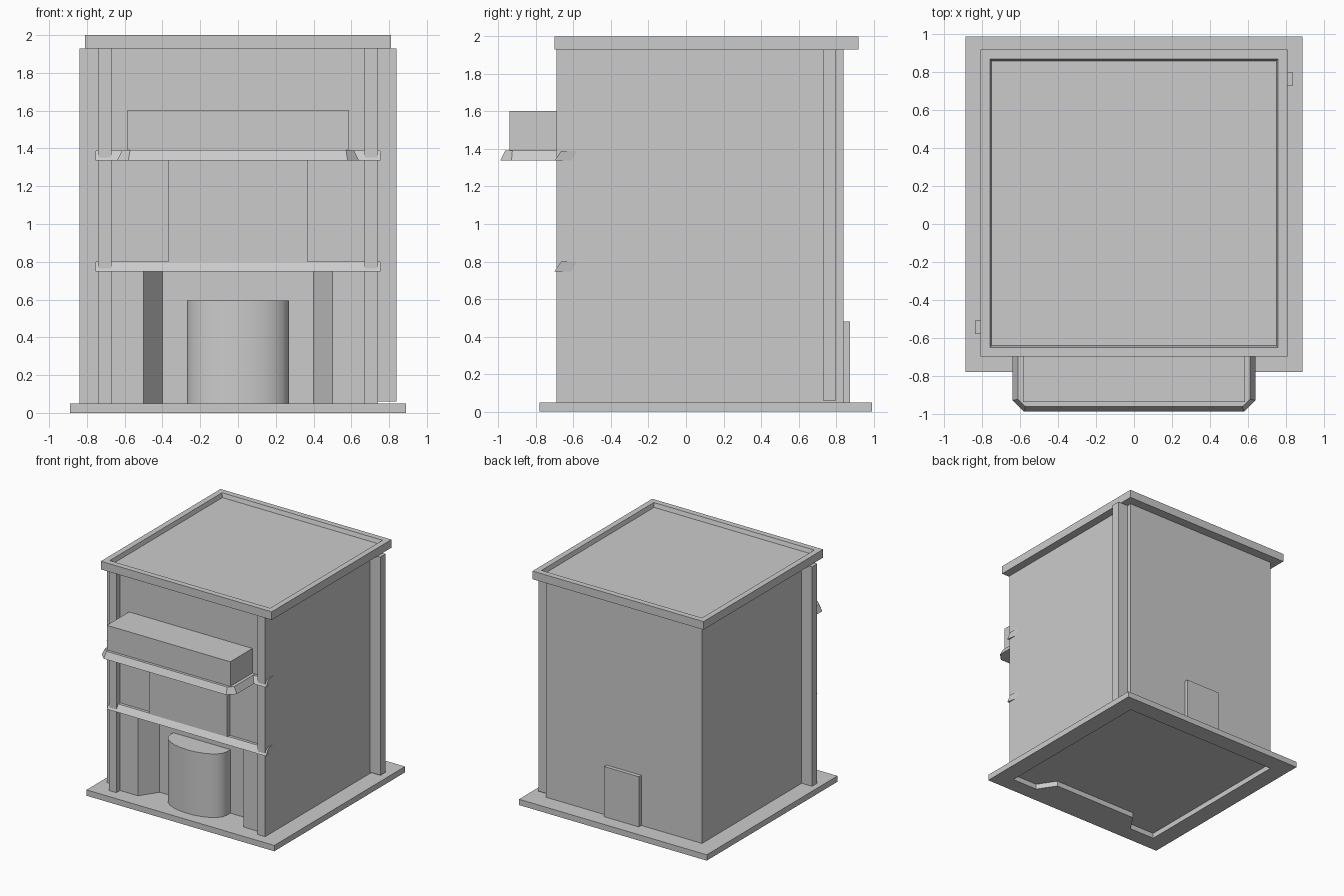
import bpy, bmesh, math

if "Cube" in bpy.data.objects:
    bpy.data.objects.remove(bpy.data.objects["Cube"])


def loft(name, bottom, top, z0, z1):
    """Closed solid between two plan outlines with equal point counts (counter-clockwise)."""
    bm = bmesh.new()
    lo = [bm.verts.new((x, y, z0)) for x, y in bottom]
    hi = [bm.verts.new((x, y, z1)) for x, y in top]
    n = len(lo)
    bm.faces.new(lo[::-1])
    bm.faces.new(hi)
    for i in range(n):
        j = (i + 1) % n
        bm.faces.new((lo[i], lo[j], hi[j], hi[i]))
    bmesh.ops.recalc_face_normals(bm, faces=bm.faces)
    me = bpy.data.meshes.new(name)
    bm.to_mesh(me)
    bm.free()
    ob = bpy.data.objects.new(name, me)
    bpy.context.collection.objects.link(ob)
    return ob


def prism(name, outline, z0, z1):
    return loft(name, outline, outline, z0, z1)


def rect(x0, x1, y0, y1):
    return [(x0, y0), (x1, y0), (x1, y1), (x0, y1)]


def box(name, x0, x1, y0, y1, z0, z1):
    return prism(name, rect(x0, x1, y0, y1), z0, z1)


# Ground floor footprint with the splayed entrance recess
W, FRONT, BACK = 0.74, -0.64, 0.84
footprint = [(-W, FRONT), (-0.5, FRONT), (-0.4, -0.49), (0.4, -0.49),
             (0.5, FRONT), (W, FRONT), (W, BACK), (-W, BACK)]

# Base slab, hollowed underneath to match the footprint
slab = box("base_slab", -0.89, 0.89, -0.78, 0.99, 0, 0.05)
cutter = prism("slab_cutter", footprint, -0.1, 0.045)
cutter.hide_render = True
mod = slab.modifiers.new("hollow", "BOOLEAN")
mod.operation = "DIFFERENCE"
mod.solver = "EXACT"
mod.object = cutter
bpy.context.view_layer.objects.active = slab
bpy.ops.object.modifier_apply(modifier=mod.name)
bpy.data.objects.remove(cutter)

# Walls
prism("ground_floor", footprint, 0.05, 0.76)
box("upper_floors", -W, W, FRONT, BACK, 0.76, 1.94)

# Front corner pillars
for side, s in (("left", -1), ("right", 1)):
    xs = sorted((s * 0.67, s * W))
    box("front_pillar_" + side, *xs, -0.69, FRONT, 0.05, 1.93)

# Projecting side fins
box("side_fin_right", W, 0.838, 0.73, 0.80, 0.06, 1.93)
box("side_fin_left", -0.838, -W, -0.58, -0.51, 0.05, 1.93)

# Bowed entrance
arc = [(0.27 * math.sin(a), -0.54 - 0.145 * math.cos(a))
       for a in [math.radians(-90 + 15 * i) for i in range(13)]]
entrance = prism("bowed_entrance", arc + [(0.27, -0.48), (-0.27, -0.48)], 0.05, 0.595)
bpy.ops.object.select_all(action="DESELECT")
entrance.select_set(True)
bpy.context.view_layer.objects.active = entrance
bpy.ops.object.shade_smooth_by_angle(angle=math.radians(35))

# Middle-floor bay panel and back door
box("bay_panel", -0.37, 0.37, -0.675, FRONT, 0.80, 1.34)
box("back_door", -0.165, 0.165, BACK, 0.873, 0.05, 0.48)

# Sloped ledges wrapping the front, side ends tapering into the walls
for name, z in (("lower_ledge", 0.748), ("upper_ledge", 1.337)):
    low = [(-0.755, -0.70), (0.755, -0.70), (0.735, -0.58), (-0.735, -0.58)]
    high = [(-0.753, -0.665), (0.753, -0.665), (0.735, -0.55), (-0.735, -0.55)]
    loft(name, low, high, z, z + 0.053)

# Balcony floor with chamfered corners, and the balcony block
low = [(-0.64, -0.93), (-0.58, -0.99), (0.58, -0.99),
       (0.64, -0.93), (0.64, FRONT), (-0.64, FRONT)]
high = [(-0.612, -0.925), (-0.572, -0.963), (0.572, -0.963),
        (0.612, -0.925), (0.612, FRONT), (-0.612, FRONT)]
loft("balcony_floor", low, high, 1.337, 1.392)
box("balcony_block", -0.585, 0.585, -0.94, FRONT, 1.39, 1.603)

# Roof with a shallow sunken tray
roof = box("roof", -0.81, 0.81, -0.70, 0.92, 1.93, 2.0)
bm = bmesh.new()
bm.from_mesh(roof.data)
top = max(bm.faces, key=lambda f: f.calc_center_median().z)
bmesh.ops.inset_region(bm, faces=[top], thickness=0.07, depth=0)
bmesh.ops.inset_region(bm, faces=[top], thickness=0.014, depth=-0.035)
bm.to_mesh(roof.data)
bm.free()
